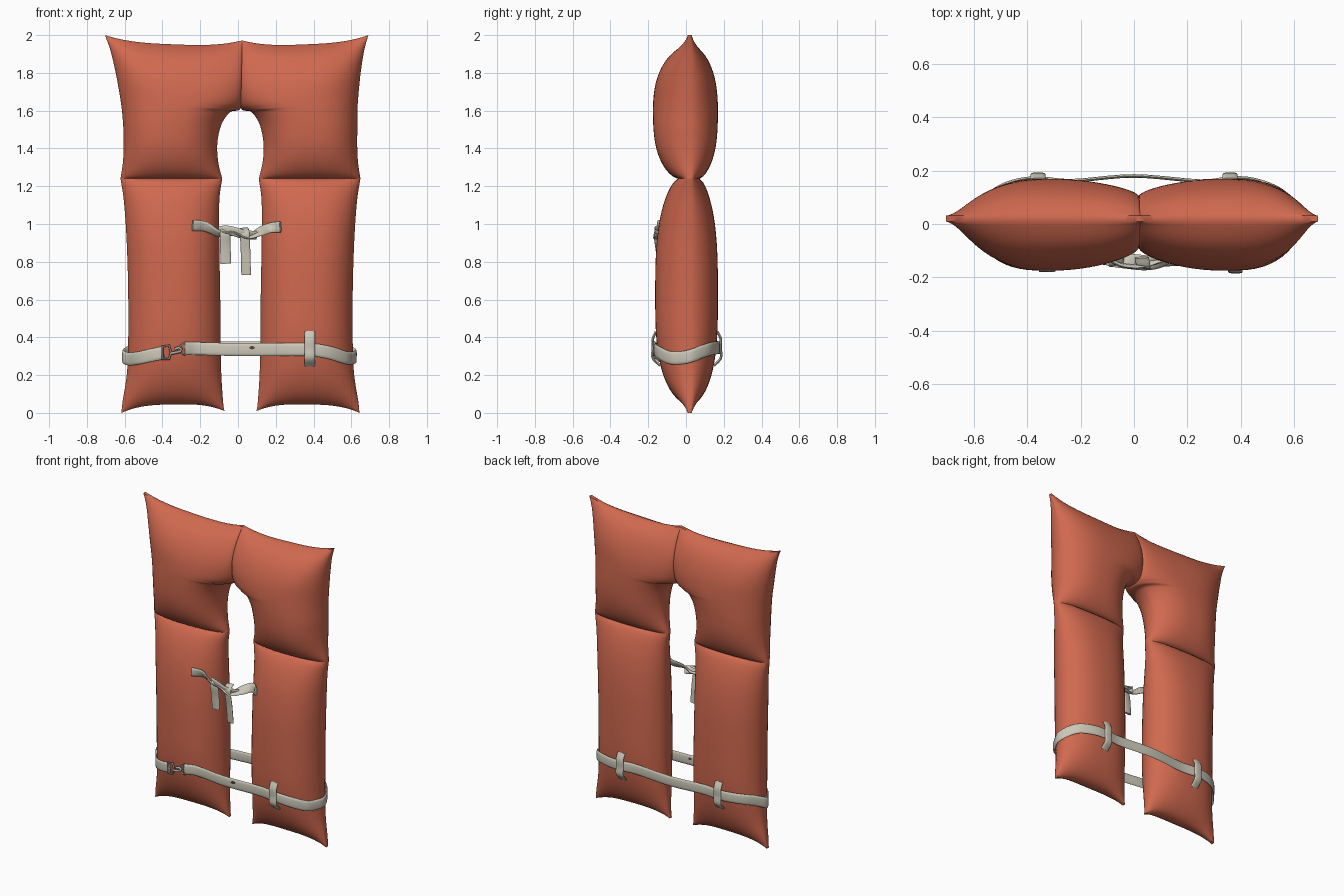
import bpy, bmesh, math
from mathutils import Vector, Matrix

cube = bpy.data.objects.get("Cube")
if cube:
    bpy.data.objects.remove(cube)


def material(name, rgb):
    m = bpy.data.materials.new(name)
    m.use_nodes = True
    m.diffuse_color = (*rgb, 1)
    bsdf = m.node_tree.nodes["Principled BSDF"]
    bsdf.inputs["Base Color"].default_value = (*rgb, 1)
    bsdf.inputs["Roughness"].default_value = 0.8
    return m


ORANGE = material("orange fabric", (0.63, 0.14, 0.078))
WEB = material("pale webbing", (0.60, 0.57, 0.48))
METAL = material("grey metal", (0.42, 0.42, 0.40))
DARK = material("dark eyelet", (0.08, 0.06, 0.05))


def clamp(a):
    return max(0.0, min(1.0, a))


def spline(pts, steps):
    """Smooth path through control points of any dimension."""
    pts = [Vector(p) for p in pts]
    out = []
    for i in range(len(pts) - 1):
        b, c = pts[i], pts[i + 1]
        a = pts[i - 1] if i else b * 2 - c
        d = pts[i + 2] if i + 2 < len(pts) else c * 2 - b
        for k in range(steps):
            t = k / steps
            out.append(b + (c - a) * (t / 2) + (a * 2 - b * 5 + c * 4 - d) * (t * t / 2)
                       + (b * 3 - a - c * 3 + d) * (t ** 3 / 2))
    return out + [pts[-1]]


def finish(name, bm, mat, angle=50):
    bmesh.ops.recalc_face_normals(bm, faces=bm.faces)
    me = bpy.data.meshes.new(name)
    bm.to_mesh(me)
    bm.free()
    me.materials.append(mat)
    ob = bpy.data.objects.new(name, me)
    bpy.context.collection.objects.link(ob)
    bpy.ops.object.select_all(action="DESELECT")
    ob.select_set(True)
    bpy.context.view_layer.objects.active = ob
    bpy.ops.object.shade_smooth_by_angle(angle=math.radians(angle))
    return ob


# Cushion shape
RIM_Y, RIM, CREASE, TOP = 0.02, 0.011, 1.24, 2.0
FRONT, BACK = 0.172, 0.138


def puff(u, v, upper, seam=0.0):
    """Fullness of a cushion, 0 at its edge and 1 in the middle."""
    s, r = 2 * u - 1, 2 * v - 1
    across = (max(0, 1 - abs(s) ** 2.5)) ** 0.6
    if s < 0:
        across = seam + (1 - seam) * across
    near_crease = (r < 0) == upper
    along = max(0, 1 - abs(r) ** 3) ** (0.95 if upper and r > 0 else 0.7)
    if near_crease:
        along = 0.3 + 0.7 * along
    return across * along


def centre(z, u):
    lean = clamp((z - 1.5) / 0.5)
    return 0.013 + lean * (0.01 - 0.03 * u)


def cushion(name, rows, side, upper, cols=28, steps=7):
    bm = bmesh.new()
    sheets = ([], [])
    grid = spline(rows, steps)
    z0, z1 = grid[0][3], grid[-1][3]
    for xi, zi, xo, zo in grid:
        v = clamp((zo - z0) / (z1 - z0))
        seam = 0.62 * math.sin(math.pi * clamp((zi - 1.61) / 0.36)) ** 0.5 if upper else 0
        lines = ([], [])
        for c in range(cols + 1):
            u = 0.5 - 0.5 * math.cos(math.pi * c / cols)
            z = zi + (zo - zi) * u
            bow = 1 - abs(2 * u - 1) ** 3
            z += -0.035 * bow * v ** 4 if upper else 0.04 * bow * (1 - v) ** 8
            x = centre(z, u) + side * (xi + (xo - xi) * u)
            p = puff(u, v, upper, seam)
            f = FRONT * (1.07 if upper else 1)
            lines[0].append(bm.verts.new((x, RIM_Y - RIM - f * p, z)))
            lines[1].append(bm.verts.new((x, RIM_Y + RIM + BACK * p, z)))
        for sheet, line in zip(sheets, lines):
            sheet.append(line)
    for sheet in sheets:
        for a, b in zip(sheet, sheet[1:]):
            for c in range(cols):
                bm.faces.new((a[c], a[c + 1], b[c + 1], b[c]))
    # narrow seam edge joining front and back
    loops = [s[0] + [r[-1] for r in s[1:-1]] + s[-1][::-1] + [r[0] for r in s[-2:0:-1]] for s in sheets]
    n = len(loops[0])
    for i in range(n):
        j = (i + 1) % n
        bm.faces.new((loops[0][i], loops[0][j], loops[1][j], loops[1][i]))
    return finish(name, bm, ORANGE)


# Rows run from the inner edge (x, z) to the outer edge (x, z)
lower_rows = [(0.085, 0.01, 0.63, 0.0), (0.092, 0.06, 0.624, 0.06), (0.103, 0.25, 0.598, 0.25),
              (0.107, 0.6, 0.594, 0.6), (0.112, 0.9, 0.602, 0.9), (0.112, 1.12, 0.617, 1.12),
              (0.097, CREASE, 0.635, CREASE)]
upper_rows = [(0.097, CREASE, 0.635, CREASE), (0.118, 1.33, 0.622, 1.33), (0.122, 1.43, 0.618, 1.43),
              (0.1, 1.53, 0.62, 1.52), (0.055, 1.593, 0.624, 1.61), (0.0, 1.615, 0.634, 1.7),
              (0.0, 1.75, 0.65, 1.81), (0.0, 1.9, 0.672, 1.92), (0.0, 1.972, 0.697, TOP)]
for word, side in (("left", 1), ("right", -1)):
    cushion(word + "_chest_cushion", lower_rows, side, False)
    cushion(word + "_shoulder_cushion", upper_rows, side, True)


def surface_y(x, z, front, gap=0.012):
    """Depth of the lower cushion surface with a little clearance."""
    u = clamp((abs(x - 0.013) - 0.105) / 0.49)
    p = puff(u, z / CREASE, False)
    return RIM_Y - RIM - FRONT * p - gap if front else RIM_Y + RIM + BACK * p + gap


def ribbon(name, pts, width, up=(0, 0, 1), twist=0.0, thick=0.014, steps=5):
    """Soft flat webbing swept along a path."""
    path = spline(pts, steps)
    bm = bmesh.new()
    rings, sides, n = [], 10, len(path)
    for i, p in enumerate(path):
        t = (path[min(i + 1, n - 1)] - path[max(i - 1, 0)]).normalized()
        w = Vector(up)
        w = (w - t * w.dot(t)).normalized()
        w = Matrix.Rotation(twist * i / (n - 1), 3, t) @ w
        d = t.cross(w)
        ring = []
        for k in range(sides):
            a = math.tau * k / sides
            ca, sa = math.cos(a), math.sin(a)
            ca = math.copysign(abs(ca) ** 0.5, ca)
            ring.append(bm.verts.new(p + w * (ca * width / 2) + d * (sa * thick / 2)))
        rings.append(ring)
    for a, b in zip(rings, rings[1:]):
        for k in range(sides):
            j = (k + 1) % sides
            bm.faces.new((a[k], a[j], b[j], b[k]))
    bm.faces.new(rings[0])
    bm.faces.new(rings[-1])
    return finish(name, bm, WEB)


# Waist belt: front span, round the left edge, across the back, round the right edge
def on(x, z, front):
    return (x, surface_y(x, z, front), z)


belt = [on(-0.28, 0.34, True), on(-0.2, 0.34, True), (0.0, -0.155, 0.335), on(0.25, 0.335, True),
        on(0.38, 0.335, True), on(0.48, 0.32, True), on(0.56, 0.295, True), on(0.596, 0.29, True),
        (0.622, 0.02, 0.3)]
belt += [on(x, z, False) for x, z in ((0.59, 0.325), (0.54, 0.34), (0.45, 0.345), (0.36, 0.345), (0.25, 0.345))]
belt += [(0.0, 0.18, 0.345)]
belt += [on(x, z, False) for x, z in ((-0.23, 0.345), (-0.36, 0.345), (-0.45, 0.345), (-0.52, 0.34), (-0.57, 0.325))]
belt += [(-0.606, 0.02, 0.3)]
belt += [on(x, z, True) for x, z in ((-0.578, 0.285), (-0.53, 0.29), (-0.46, 0.305), (-0.395, 0.318))]
ribbon("waist_belt", belt, 0.068)

# Belt loops
for name, x, front in (("front_belt_loop", 0.38, True), ("back_left_belt_loop", 0.36, False),
                       ("back_right_belt_loop", -0.36, False)):
    push = -0.012 if front else 0.012
    y = surface_y(x, 0.34, front) + push
    ends = [(x, surface_y(x, z, front, 0.0), z) for z in (0.25, 0.43)]
    ribbon(name, [ends[0], (x, y, 0.29), (x, y, 0.34), (x, y, 0.39), ends[1]], 0.055, up=(1, 0, 0))

# Chest tie with crossed knot and two hanging tails
tie = [on(x, z, True) for x, z in ((-0.24, 0.993), (-0.17, 0.985))]
tie += [(-0.09, -0.135, 0.945), (-0.02, -0.14, 0.95), (0.05, -0.145, 0.93), (0.11, -0.135, 0.955)]
tie += [on(x, z, True) for x, z in ((0.17, 0.98), (0.225, 0.985))]
ribbon("chest_tie", tie, 0.058, twist=math.pi)
ribbon("chest_tie_wrap", [(-0.1, -0.13, 0.965), (-0.04, -0.155, 0.965), (0.03, -0.155, 0.945),
                          (0.1, -0.13, 0.94)], 0.05, twist=0.5)
ribbon("right_tie_tail", [(-0.065, -0.125, 0.975), (-0.067, -0.152, 0.95), (-0.067, -0.145, 0.88),
                          (-0.064, -0.14, 0.79)], 0.056, up=(1, 0.3, 0), twist=0.3)
ribbon("left_tie_tail", [(0.03, -0.125, 0.975), (0.035, -0.16, 0.95), (0.04, -0.15, 0.85),
                         (0.043, -0.14, 0.73)], 0.052, up=(1, -0.2, 0))


# Buckle wire parts
def wire(name, outline, y, radius=0.006, closed=True):
    cu = bpy.data.curves.new(name, "CURVE")
    cu.dimensions = "3D"
    cu.bevel_depth, cu.bevel_resolution, cu.use_fill_caps = radius, 2, True
    sp = cu.splines.new("POLY")
    sp.points.add(len(outline) - 1)
    for pt, (x, z) in zip(sp.points, outline):
        pt.co = (x, y, z, 1)
    sp.use_cyclic_u = closed
    cu.materials.append(METAL)
    bpy.context.collection.objects.link(bpy.data.objects.new(name, cu))


by = surface_y(-0.34, 0.33, True) - 0.004
wire("buckle_frame", [(-0.4, 0.285), (-0.4, 0.352), (-0.365, 0.357), (-0.355, 0.32), (-0.365, 0.285)], by)
wire("buckle_ring", [(-0.28, 0.305), (-0.28, 0.375), (-0.315, 0.345), (-0.315, 0.325)], by)
wire("buckle_hook", [(-0.355, 0.315), (-0.33, 0.32), (-0.305, 0.325), (-0.3, 0.338), (-0.315, 0.345),
                     (-0.335, 0.337)], by - 0.005, 0.008, False)

# Eyelet through the front of the belt
bm = bmesh.new()
bmesh.ops.create_cone(bm, cap_ends=True, segments=16, radius1=0.014, radius2=0.014, depth=0.018,
                      matrix=Matrix.Translation((0.075, -0.156, 0.345)) @ Matrix.Diagonal((1, 1, 0.6, 1))
                      @ Matrix.Rotation(math.pi / 2, 4, "X"))
finish("belt_eyelet", bm, DARK)
